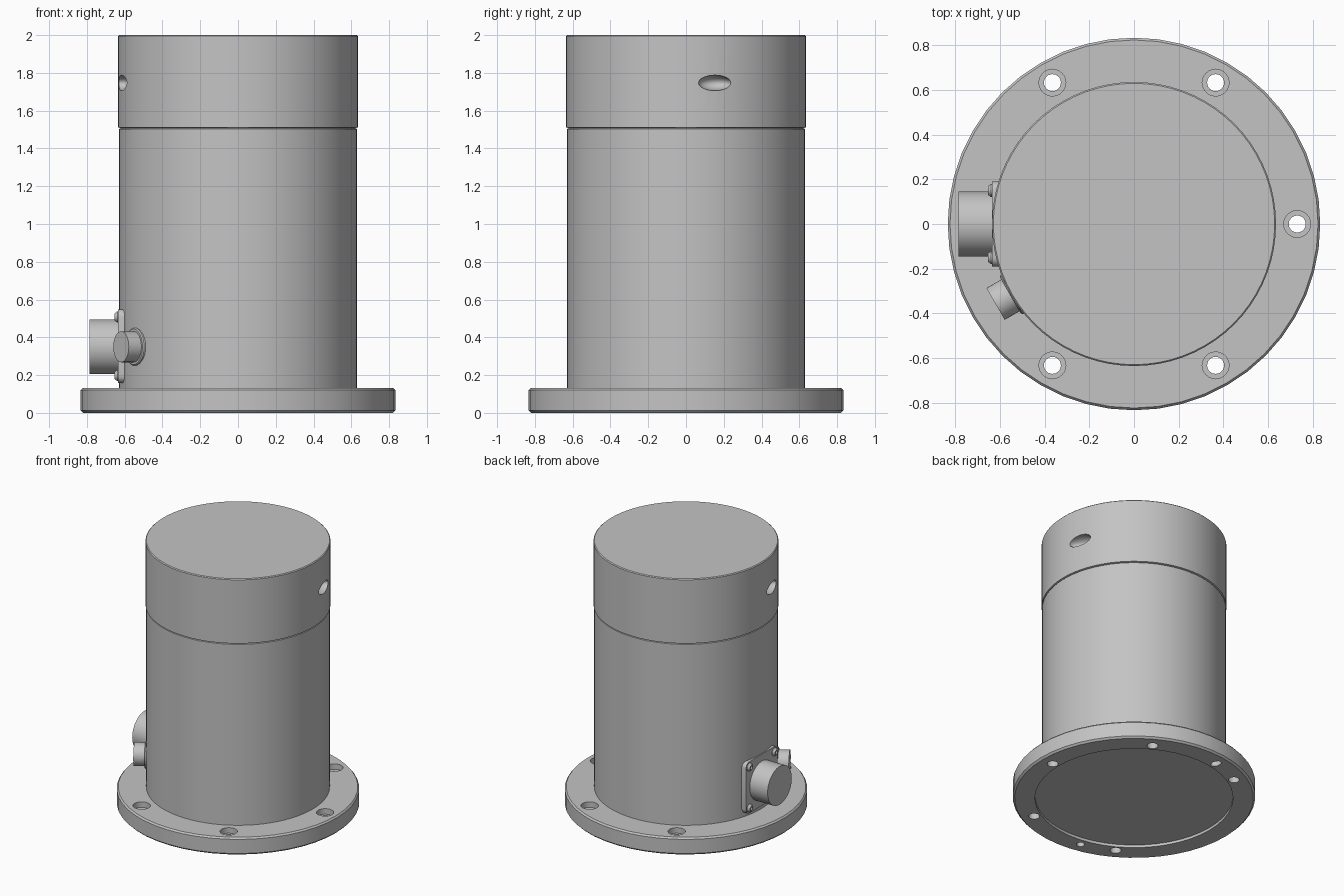
import bpy, bmesh
from math import radians, pi, cos, sin
from mathutils import Matrix, Vector

if "Cube" in bpy.data.objects:
    bpy.data.objects.remove(bpy.data.objects["Cube"])

metal = bpy.data.materials.new("grey metal")
metal.use_nodes = True
metal.diffuse_color = (0.55, 0.55, 0.55, 1)
metal.node_tree.nodes["Principled BSDF"].inputs["Base Color"].default_value = (0.55, 0.55, 0.55, 1)


def finish(name, bm, place):
    bmesh.ops.recalc_face_normals(bm, faces=bm.faces)
    bm.transform(place)
    mesh = bpy.data.meshes.new(name)
    bm.to_mesh(mesh)
    bm.free()
    mesh.materials.append(metal)
    obj = bpy.data.objects.new(name, mesh)
    bpy.context.collection.objects.link(obj)
    return obj


def lathe(name, profile, sides, place=Matrix()):
    """Closed solid turned about z from (radius, height) points."""
    bm = bmesh.new()
    rings = []
    for r, z in profile:
        rings.append([bm.verts.new((r * cos(2 * pi * i / sides), r * sin(2 * pi * i / sides), z))
                      for i in range(sides)])
    for low, high in zip(rings, rings[1:]):
        for i in range(sides):
            j = (i + 1) % sides
            bm.faces.new((low[i], low[j], high[j], high[i]))
    bm.faces.new(rings[0])
    bm.faces.new(rings[-1])
    return finish(name, bm, place)


def activate(obj):
    bpy.ops.object.select_all(action='DESELECT')
    obj.select_set(True)
    bpy.context.view_layer.objects.active = obj


def smooth(obj):
    activate(obj)
    bpy.ops.object.shade_smooth_by_angle(angle=radians(30))


def cut(target, cutter):
    activate(target)
    mod = target.modifiers.new("cut", 'BOOLEAN')
    mod.operation = 'DIFFERENCE'
    mod.solver = 'EXACT'
    mod.object = cutter
    bpy.ops.object.modifier_apply(modifier=mod.name)
    bpy.data.objects.remove(cutter)


def around(angle, radius, z=0):
    """Place at an angle round the body, local x pointing outward."""
    return Matrix.Rotation(radians(angle), 4, 'Z') @ Matrix.Translation((radius, 0, z))


outward = Matrix.Rotation(pi / 2, 4, 'Y')  # turns local z to point outward

# Base flange with a shallow recess underneath
flange = lathe("base_flange", [(0.68, 0.02), (0.68, 0), (0.82, 0), (0.833, 0.013),
                               (0.833, 0.12), (0.823, 0.132), (0.5, 0.132)], 48)

# Counterbored bolt holes
for angle in (0, 60, 120, 240, 300):
    cut(flange, lathe("bolt_cutter", [(0.038, -0.1), (0.038, 0.09), (0.06, 0.09), (0.06, 0.2)],
                      24, around(angle, 0.73)))

# Blind locating hole and radial slot underneath
for angle, stretch in ((-100, 1), (100, 1.5)):
    cut(flange, lathe("locating_cutter", [(0.028, -0.1), (0.028, 0.08)], 24,
                      around(angle, 0.735) @ Matrix.Diagonal((stretch, 1, 1, 1))))
smooth(flange)

# Main housing with a narrow seam below the cap
housing = lathe("housing", [(0.63, 0.1), (0.63, 1.503), (0.622, 1.506), (0.622, 1.52)], 72)
smooth(housing)

# Cap with two opposite oval sockets
cap = lathe("cap", [(0.622, 1.508), (0.635, 1.512), (0.635, 1.994), (0.629, 2.0)], 72)
for angle in (14, 194):
    bm = bmesh.new()
    bmesh.ops.create_uvsphere(bm, u_segments=24, v_segments=16, radius=1)
    cut(cap, finish("socket_cutter", bm,
                    around(angle, 0.63, 1.747) @ Matrix.Diagonal((0.07, 0.088, 0.041, 1))))
smooth(cap)

# Large connector: rounded square plate on the right side
bm = bmesh.new()
bmesh.ops.create_cube(bm, size=1, matrix=Matrix.Diagonal((0.06, 0.38, 0.39, 1)))
corners = [e for e in bm.edges
           if abs((e.verts[0].co - e.verts[1].co).normalized().dot(Vector((1, 0, 0)))) > 0.9]
bmesh.ops.bevel(bm, geom=corners, offset=0.04, segments=5, affect='EDGES', profile=0.5)
plate = finish("connector_plate", bm, around(180, 0.606, 0.353))
smooth(plate)

barrel = lathe("connector_barrel", [(0.145, 0), (0.145, 0.185)], 48,
               around(180, 0.6, 0.35) @ outward)
smooth(barrel)

# Domed plate screws with a recessed drive
for side in (-1, 1):
    for level in (-1, 1):
        place = around(180, 0.632, 0.353) @ Matrix.Translation((0, side * 0.15, level * 0.155))
        screw = lathe("plate_screw", [(0.03, 0), (0.03, 0.007), (0.018, 0.022),
                                      (0.012, 0.022), (0.012, 0.01)], 20, place @ outward)
        smooth(screw)

# Small connector with a collar
collar = lathe("small_connector_collar", [(0.1, 0), (0.1, 0.04), (0.094, 0.046)], 36,
               around(210, 0.592, 0.35) @ outward)
smooth(collar)
stub = lathe("small_connector", [(0.082, 0), (0.082, 0.123)], 36,
             around(210, 0.592, 0.35) @ outward)
smooth(stub)
